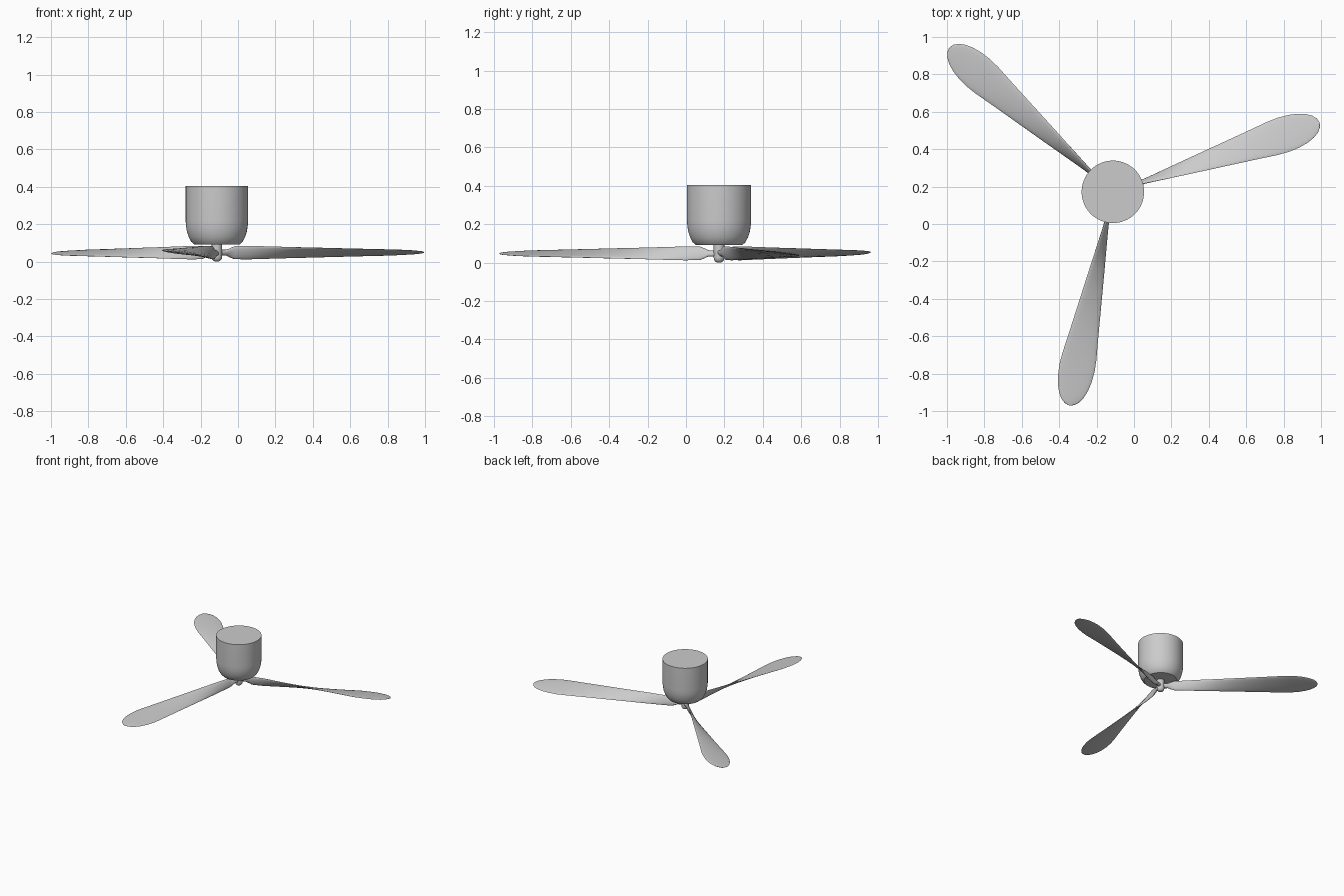
import bpy, bmesh, math

if "Cube" in bpy.data.objects:
    bpy.data.objects.remove(bpy.data.objects["Cube"])

CX, CY = -0.113, 0.172      # fan axis
BLADE_Z = 0.048
FIRST_ANGLE = 18.5


def finish(name, bm, angle=40):
    bmesh.ops.remove_doubles(bm, verts=bm.verts, dist=1e-5)
    bmesh.ops.recalc_face_normals(bm, faces=bm.faces)
    mesh = bpy.data.meshes.new(name)
    bm.to_mesh(mesh)
    bm.free()
    ob = bpy.data.objects.new(name, mesh)
    bpy.context.collection.objects.link(ob)
    bpy.ops.object.select_all(action='DESELECT')
    ob.select_set(True)
    bpy.context.view_layer.objects.active = ob
    bpy.ops.object.shade_smooth_by_angle(angle=math.radians(angle))
    return ob


def loft(name, rings):
    """Skin a list of closed point rings and cap both ends."""
    bm = bmesh.new()
    loops = [[bm.verts.new(p) for p in ring] for ring in rings]
    n = len(loops[0])
    for a, b in zip(loops, loops[1:]):
        for i in range(n):
            j = (i + 1) % n
            bm.faces.new((a[i], a[j], b[j], b[i]))
    bm.faces.new(loops[0])
    bm.faces.new(loops[-1])
    return finish(name, bm)


def turned(name, profile, segments):
    """Lathe a (radius, height) profile about the fan axis."""
    rings = [[(r * math.cos(2 * math.pi * i / segments),
               r * math.sin(2 * math.pi * i / segments), z)
              for i in range(segments)] for r, z in profile]
    ob = loft(name, rings)
    ob.location = (CX, CY, 0)
    return ob


# motor housing: straight drum with rounded lower shoulder
turned("motor_housing", [(0.167, 0.405), (0.167, 0.22), (0.165, 0.19), (0.160, 0.16),
                         (0.150, 0.13), (0.137, 0.106), (0.122, 0.092)], 64)

# short spindle with rounded end that carries the blades
turned("spindle", [(0.028, 0.10), (0.028, 0.026), (0.026, 0.014),
                   (0.019, 0.005), (0.009, 0.0)], 32)

# blade stations: radius, half width, half rise, half thickness
STATIONS = [(0.0, 0.012, 0.013, 0.012), (0.055, 0.012, 0.014, 0.012),
            (0.075, 0.009, 0.025, 0.011), (0.10, 0.007, 0.035, 0.010),
            (0.18, 0.011, 0.036, 0.009), (0.30, 0.026, 0.033, 0.008),
            (0.42, 0.040, 0.029, 0.008), (0.54, 0.053, 0.026, 0.008),
            (0.66, 0.066, 0.023, 0.007), (0.78, 0.079, 0.020, 0.007),
            (0.90, 0.093, 0.017, 0.007), (0.96, 0.096, 0.016, 0.006),
            (1.02, 0.092, 0.014, 0.006), (1.07, 0.082, 0.012, 0.005),
            (1.11, 0.067, 0.009, 0.005), (1.14, 0.048, 0.007, 0.004),
            (1.158, 0.026, 0.004, 0.003), (1.165, 0.006, 0.001, 0.002)]


def blade_ring(r, w, v, t, n=20):
    """Flat oval section, upright at the root and level at the tip."""
    length = math.hypot(w, v)
    ny, nz = v / length, w / length
    ring = []
    for i in range(n):
        a = 2 * math.pi * i / n
        c, s = math.cos(a), math.sin(a)
        ring.append((r, w * c + ny * t * s, -v * c + nz * t * s))
    return ring


# three twisted blades
for k in range(3):
    blade = loft(f"blade_{k + 1}", [blade_ring(*s) for s in STATIONS])
    blade.location = (CX, CY, BLADE_Z)
    blade.rotation_euler.z = math.radians(FIRST_ANGLE + 120 * k)
